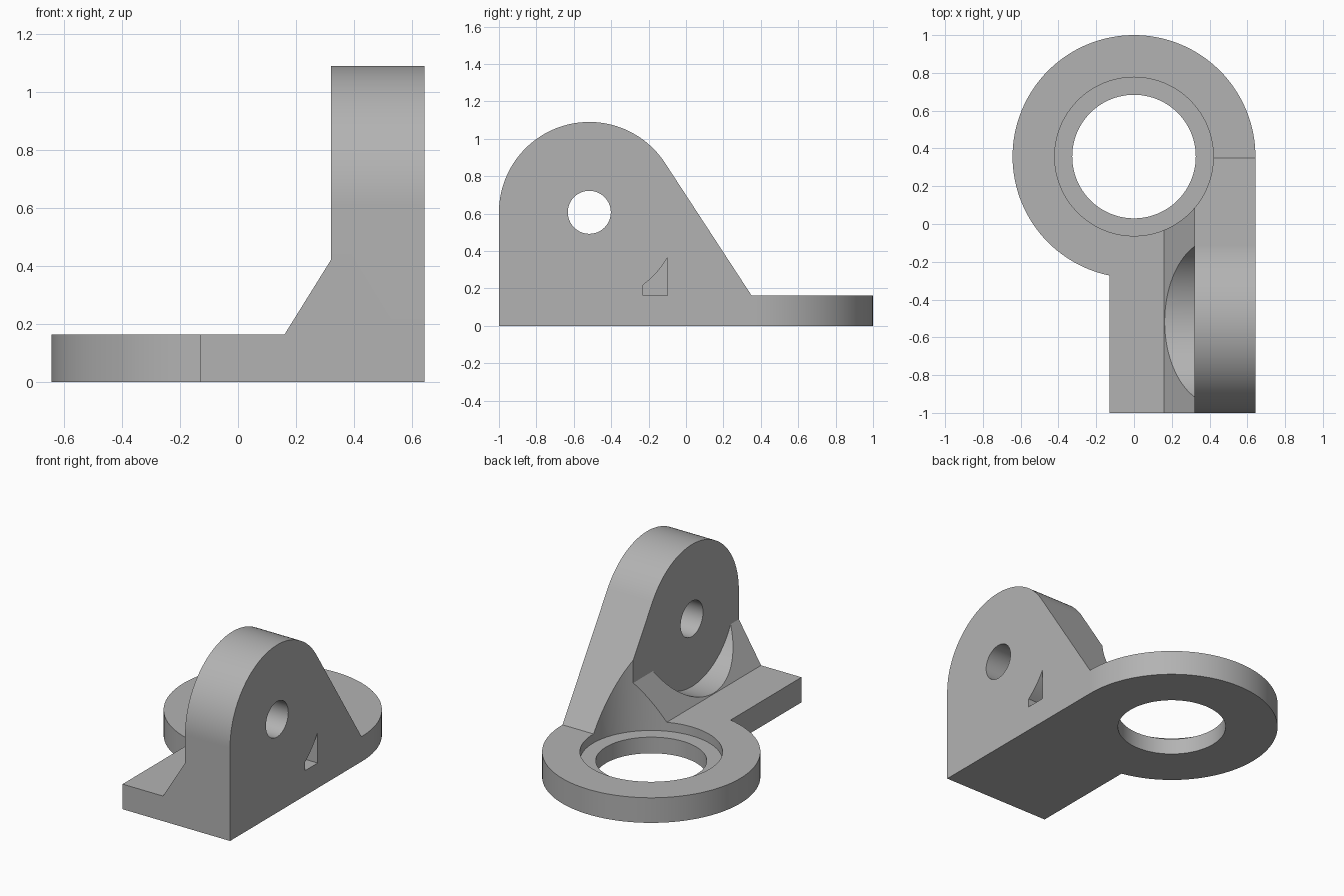
import bpy, bmesh, math
from math import cos, sin, pi
from mathutils import Vector

old = bpy.data.objects.get("Cube")
if old:
    bpy.data.objects.remove(old, do_unlink=True)

grey = bpy.data.materials.new("plain grey")
grey.use_nodes = True
colour = (0.45, 0.45, 0.45, 1)
grey.diffuse_color = colour
grey.node_tree.nodes["Principled BSDF"].inputs["Base Color"].default_value = colour

PLACE = {"x": lambda u, v, w: (w, u, v),    # profile in y, z
         "y": lambda u, v, w: (u, w, v),    # profile in x, z
         "z": lambda u, v, w: (u, v, w)}    # profile in x, y


def prism(name, points, axis, start, end):
    """Extrude a closed 2D profile along an axis."""
    bm = bmesh.new()
    face = bm.faces.new([bm.verts.new(PLACE[axis](u, v, start)) for u, v in points])
    moved = bmesh.ops.extrude_face_region(bm, geom=[face])["geom"]
    shift = Vector(PLACE[axis](0, 0, end - start))
    bmesh.ops.translate(bm, vec=shift, verts=[g for g in moved if isinstance(g, bmesh.types.BMVert)])
    bmesh.ops.recalc_face_normals(bm, faces=bm.faces)
    mesh = bpy.data.meshes.new(name)
    bm.to_mesh(mesh)
    bm.free()
    mesh.materials.append(grey)
    obj = bpy.data.objects.new(name, mesh)
    bpy.context.collection.objects.link(obj)
    return obj


def arc(centre, radius, a, b, steps):
    return [(centre[0] + radius * cos(a + (b - a) * i / steps),
             centre[1] + radius * sin(a + (b - a) * i / steps)) for i in range(steps + 1)]


def disc(name, centre, radius, axis, start, end, steps=128):
    return prism(name, arc(centre, radius, 0, 2 * pi, steps)[:-1], axis, start, end)


def combine(body, tool, operation):
    """Apply a boolean and remove the tool."""
    tool.hide_render = True
    mod = body.modifiers.new(operation, "BOOLEAN")
    mod.operation, mod.solver, mod.object = operation, "EXACT", tool
    bpy.context.view_layer.objects.active = body
    bpy.ops.object.modifier_apply(modifier=mod.name)
    bpy.data.objects.remove(tool, do_unlink=True)


BASE = 0.163            # base plate thickness
SIDE = 0.643            # outer side, also the ring radius
INNER = 0.32            # inner face of the upright
RING = (0, 0.357)       # ring centre in x, y
PIVOT = (-0.517, 0.607) # pivot centre in y, z
ROUND = 0.483           # radius of the upright's rounded top

# Base foot and ring
body = prism("bracket", [(-0.13, -1), (SIDE, -1), (SIDE, RING[1]), (-0.13, RING[1])], "z", 0, BASE)
combine(body, disc("ring", RING, SIDE, "z", 0, BASE), "UNION")

# Upright: straight front, rounded top, tangent slope down to the base
toe = (0.35, BASE)
dy, dz = toe[0] - PIVOT[0], toe[1] - PIVOT[1]
tangent = math.atan2(dz, dy) + math.acos(ROUND / math.hypot(dy, dz))
profile = [(-1, 0), (toe[0], 0), toe] + arc(PIVOT, ROUND, tangent, pi, 64)
combine(body, prism("upright", profile, "x", INNER, SIDE), "UNION")

# Sloped gusset along the inner foot of the upright
gusset = [(0.16, BASE), (0.16, 0.08), (0.4, 0.08), (0.4, 0.42), (INNER, 0.42)]
combine(body, prism("gusset", gusset, "y", -1, 0.1), "UNION")

# Clearance round the pivot, pivot hole, ring recess and ring hole
combine(body, disc("pivot_clearance", PIVOT, 0.44, "x", 0, INNER), "DIFFERENCE")
combine(body, disc("pivot_hole", PIVOT, 0.115, "x", 0, 1, 64), "DIFFERENCE")
combine(body, disc("ring_recess", RING, 0.42, "z", 0.105, 2), "DIFFERENCE")
combine(body, disc("ring_hole", RING, 0.327, "z", -1, 1), "DIFFERENCE")

# Small blind pocket in the outer face, curved along the pivot round
left, right = -0.23, -0.1
a = -math.acos((left - PIVOT[0]) / ROUND)
b = -math.acos((right - PIVOT[0]) / ROUND)
pocket = [(right, BASE), (left, BASE)] + arc(PIVOT, ROUND, a, b, 10)
pocket.reverse()
combine(body, prism("pocket", pocket, "x", INNER, 1), "DIFFERENCE")

bpy.ops.object.select_all(action="DESELECT")
body.select_set(True)
bpy.context.view_layer.objects.active = body
bpy.ops.object.shade_smooth_by_angle(angle=math.radians(20))
